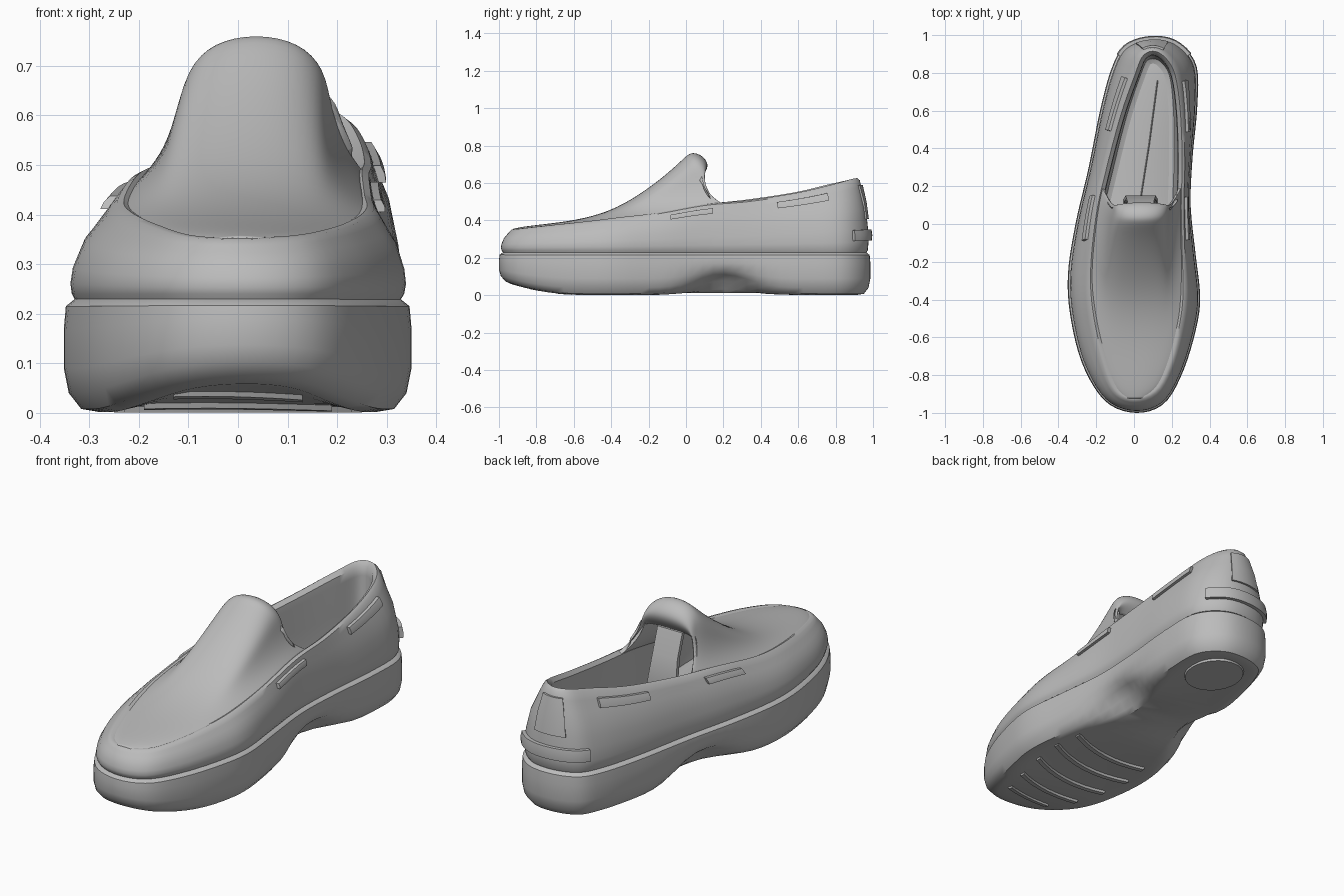
import bpy, bmesh, math
from mathutils import Vector

if "Cube" in bpy.data.objects:
    bpy.data.objects.remove(bpy.data.objects["Cube"])

grey = bpy.data.materials.new("grey")
grey.diffuse_color = (0.5, 0.5, 0.5, 1)
grey.use_nodes = True
grey.node_tree.nodes["Principled BSDF"].inputs["Base Color"].default_value = grey.diffuse_color

# Control rings from the toe, round the right side, heel and left side:
# sole x, sole y, rim x, rim y, rim z
RING = [
    (.01, -1, 0, -.94, .35), (.16, -.95, .13, -.89, .355), (.26, -.78, .21, -.74, .37),
    (.33, -.55, .26, -.54, .39), (.35, -.38, .28, -.37, .41), (.325, -.15, .275, -.15, .435),
    (.30, .1, .27, .1, .48), (.31, .35, .275, .33, .50), (.335, .62, .265, .6, .54),
    (.33, .84, .235, .8, .585), (.23, .96, .175, .9, .61), (.09, .985, .10, .935, .615),
    (-.05, .94, .03, .9, .61), (-.12, .82, -.02, .78, .585), (-.18, .6, -.09, .58, .54),
    (-.24, .3, -.165, .3, .50), (-.31, 0, -.22, .05, .475), (-.35, -.27, -.25, -.25, .425),
    (-.335, -.5, -.235, -.48, .4), (-.27, -.75, -.18, -.72, .375), (-.15, -.94, -.11, -.89, .355)]
H = 48
N = 2 * H


def spline(u):
    i, t = int(u), u - int(u)
    a, b, c, d = (RING[(i + k) % len(RING)] for k in (-1, 0, 1, 2))
    return [.5 * (2*q + (r - p)*t + (2*p - 5*q + 4*r - s)*t*t + (3*q - p - 3*r + s)*t**3)
            for p, q, r, s in zip(a, b, c, d)]


DENSE = [spline(11 * i / H) for i in range(H)] + [spline(11 + 10 * i / H) for i in range(H)]


def lerp_table(table, v):
    for (a, p), (b, q) in zip(table, table[1:]):
        if v <= b:
            return p + (q - p) * max(0, (v - a) / (b - a))
    return table[-1][1]


def toe_spring(y):
    return .08 * max(0, (-y - .55) / .45) ** 2


def flat(i, f):
    d = DENSE[i % N]
    return Vector((d[0] + (d[2] - d[0]) * f, d[1] + (d[3] - d[1]) * f))


def wall(i, f, inset, z=None, zf=0, arch=0, lift=0):
    """Point of the shoe wall; z gives a fixed height, zf a share of the wall height."""
    p = flat(i, f)
    t = (flat(i + 1, f) - flat(i - 1, f)).normalized()
    a = math.exp(-((p.y - .2) / .19) ** 2)
    p -= Vector((t.y, -t.x)) * (inset + arch * a)
    if z is None:
        z = .24 + (DENSE[i % N][4] - .24) * zf
    else:
        z += toe_spring(p.y) * max(0, 1 - z / .22) + lift * a
    return Vector((p.x, p.y, z))


def make(name, verts, faces, angle=40, mods=(), fix=True):
    me = bpy.data.meshes.new(name)
    me.from_pydata([tuple(v) for v in verts], [], faces)
    if fix:
        bm = bmesh.new()
        bm.from_mesh(me)
        bmesh.ops.recalc_face_normals(bm, faces=bm.faces)
        bm.to_mesh(me)
        bm.free()
    me.materials.append(grey)
    ob = bpy.data.objects.new(name, me)
    bpy.context.collection.objects.link(ob)
    for kind, props in mods:
        m = ob.modifiers.new(kind.title(), kind)
        for k, v in props.items():
            setattr(m, k, v)
    bpy.ops.object.select_all(action='DESELECT')
    ob.select_set(True)
    bpy.context.view_layer.objects.active = ob
    bpy.ops.object.shade_smooth_by_angle(angle=math.radians(angle))
    return ob


def tube(name, rings):
    """Closed bar through equal sized cross sections."""
    n, m = len(rings[0]), len(rings)
    faces = [(j*n + k, j*n + (k+1) % n, (j+1)*n + (k+1) % n, (j+1)*n + k)
             for j in range(m - 1) for k in range(n)]
    faces += [tuple(range(n)), tuple(range((m-1)*n, m*n))]
    return make(name, [v for r in rings for v in r], faces)


def loft(name, levels):
    """Stack of outline rings with row-by-row caps at both ends."""
    verts = [wall(i, **lv) for lv in levels for i in range(N)]
    faces = [(j*N + i, j*N + (i+1) % N, (j+1)*N + (i+1) % N, (j+1)*N + i)
             for j in range(len(levels) - 1) for i in range(N)]
    for base in (0, (len(levels) - 1) * N):
        for i in range(H):
            ids = [base + i, base + i + 1, base + (N - i - 1) % N, base + (N - i) % N]
            faces.append(tuple(dict.fromkeys(ids)))
    return make(name, verts, faces)


# Sole: tread, undercut arch, rounded side wall and welt
loft("sole", [
    dict(f=0, inset=.11, z=.012, arch=.03), dict(f=0, inset=.07, z=.002, arch=.05, lift=.03),
    dict(f=0, inset=.035, z=.008, arch=.06, lift=.07), dict(f=0, inset=.01, z=.04, arch=.04, lift=.07),
    dict(f=0, inset=0, z=.09, arch=.02, lift=.04), dict(f=0, inset=0, z=.17),
    dict(f=0, inset=.004, z=.215), dict(f=0, inset=.025, z=.232)])

# Upper: side walls, rolled rim, lining and footbed
PROFILE = [(0, .04), (.3, .12), (.6, .35), (.9, .82), (1, 1)]
upper = [dict(f=0, inset=.03, z=.215)]
upper += [dict(f=lerp_table(PROFILE, s), inset=.012 if s == 0 else .006, zf=s)
          for s in (0, .12, .3, .45, .6, .75, .9, 1)]
upper += [dict(f=1, inset=.02, zf=1.03), dict(f=1, inset=.04, zf=.97), dict(f=.98, inset=.045, zf=.85),
          dict(f=.9, inset=.05, zf=.4), dict(f=.8, inset=.07, z=.245), dict(f=.8, inset=.11, z=.225)]
loft("upper", upper)


# Vamp and tongue: bell-shaped arches over the foot, ending in a rolled lip
def rim_at(y, right):
    rows = DENSE[:H + 1] if right else [DENSE[0]] + DENSE[:H - 1:-1]
    return [lerp_table([(r[3], r[k]) for r in rows], y) for k in (2, 4)]


LOW = [(1, 0), (.87, .35), (.72, .6), (.5, .82), (.27, .95), (0, 1)]
BELL = [(1, 0), (.81, .2), (.69, .48), (.64, .75), (.4, .94), (0, 1)]
# centre y, centre z, edge y, bell share, lip shift y, lip shift z
STATIONS = [(-.925, .355, -.925, 0, 0, 0), (-.88, .366, -.88, 0, 0, 0), (-.78, .378, -.78, 0, 0, 0),
            (-.59, .40, -.58, .1, 0, 0), (-.41, .447, -.38, .4, 0, 0), (-.25, .537, -.2, .7, 0, 0),
            (-.085, .665, 0, .95, 0, 0), (0, .752, .12, 1, 0, 0), (.03, .77, .17, 1, 0, 0),
            (.03, .77, .18, 1, .05, -.012), (.03, .77, .19, 1, .09, -.055),
            (.03, .77, .195, 1, .085, -.10), (.03, .77, .2, 1, .045, -.15)]
verts = []
for yc, zc, ye, k, ly, lz in STATIONS:
    (xl, zl), (xr, zr) = rim_at(ye, False), rim_at(ye, True)
    mid, half = (xl + xr) / 2, (xr - xl) / 2 - .018
    for j in range(11):
        s = abs(j - 5)
        gx, gz = (a + (b - a) * k for a, b in zip(LOW[5 - s], BELL[5 - s]))
        z0 = (zl if j < 5 else zr if j > 5 else (zl + zr) / 2) - .005
        verts.append((mid + half * gx * (1 if j > 5 else -1),
                      ye + (yc - ye) * gz ** .5 + ly * gz * gz,
                      z0 + (zc - z0) * gz + lz * gz * gz))
faces = [(s*11 + j, s*11 + j + 1, s*11 + j + 12, s*11 + j + 11)
         for s in range(len(STATIONS) - 1) for j in range(10)]
make("vamp_and_tongue", verts, faces, 60,
     [('SUBSURF', dict(levels=2, render_levels=2)), ('SOLIDIFY', dict(thickness=.018, offset=-1))], False)


# Bands lying on the wall: side laces, heel strap
def band(name, ids, lo, hi, out):
    rings = []
    for i in ids:
        rings.append([wall(i, lerp_table(PROFILE, s), d, zf=s)
                      for s, d in ((lo, .015), (lo, -out), ((lo + hi) / 2, -out * 1.3), (hi, -out), (hi, .015))])
    tube(name, rings)


for side, half in (("right", range(0, H)), ("left", range(H, N))):
    for part, y0, y1 in (("front", -.1, .18), ("back", .46, .77)):
        band(f"{side}_{part}_lace", [i for i in half if y0 < DENSE[i][3] < y1], .8, .92, .009)
band("heel_strap", range(H - 7, H + 8), .14, .3, .012)
band("heel_tab", range(H - 3, H + 4), .45, .93, .004)

# Inner tongue fold and footbed seam
tube("inner_tongue", [[(.035 + sx * w, y + d, z) for sx, d in ((-1, 0), (1, 0), (1, .02), (-1, .02))]
                      for w, y, z in ((.09, .11, .23), (.08, .13, .36), (.07, .10, .5), (.07, .06, .62))])
tube("footbed_seam", [[(x - .008, y, .22), (x + .008, y, .22), (x, y, .24)]
                      for x, y in ((.03, .1), (.08, .42), (.125, .76))])

# Tread ridges and heel pad under the sole
for n, (y0, w) in enumerate(((-.82, .13), (-.68, .19), (-.53, .23), (-.38, .25), (-.23, .23))):
    rings = []
    for j in range(9):
        x = w * (j / 4 - 1)
        y = y0 + .12 * x + .9 * x * x
        rings.append([(x, y + dy, toe_spring(y + dy) + dz)
                      for dy, dz in ((-.02, .02), (-.012, .001), (.012, .001), (.02, .02))])
    tube(f"tread_ridge_{n + 1}", rings)
tube("heel_pad", [[(.1 + r * .14 * math.cos(a), .73 + r * .16 * math.sin(a), z)
                   for a in (math.tau * k / 32 for k in range(32))] for r, z in ((1, .02), (.96, .001))])
